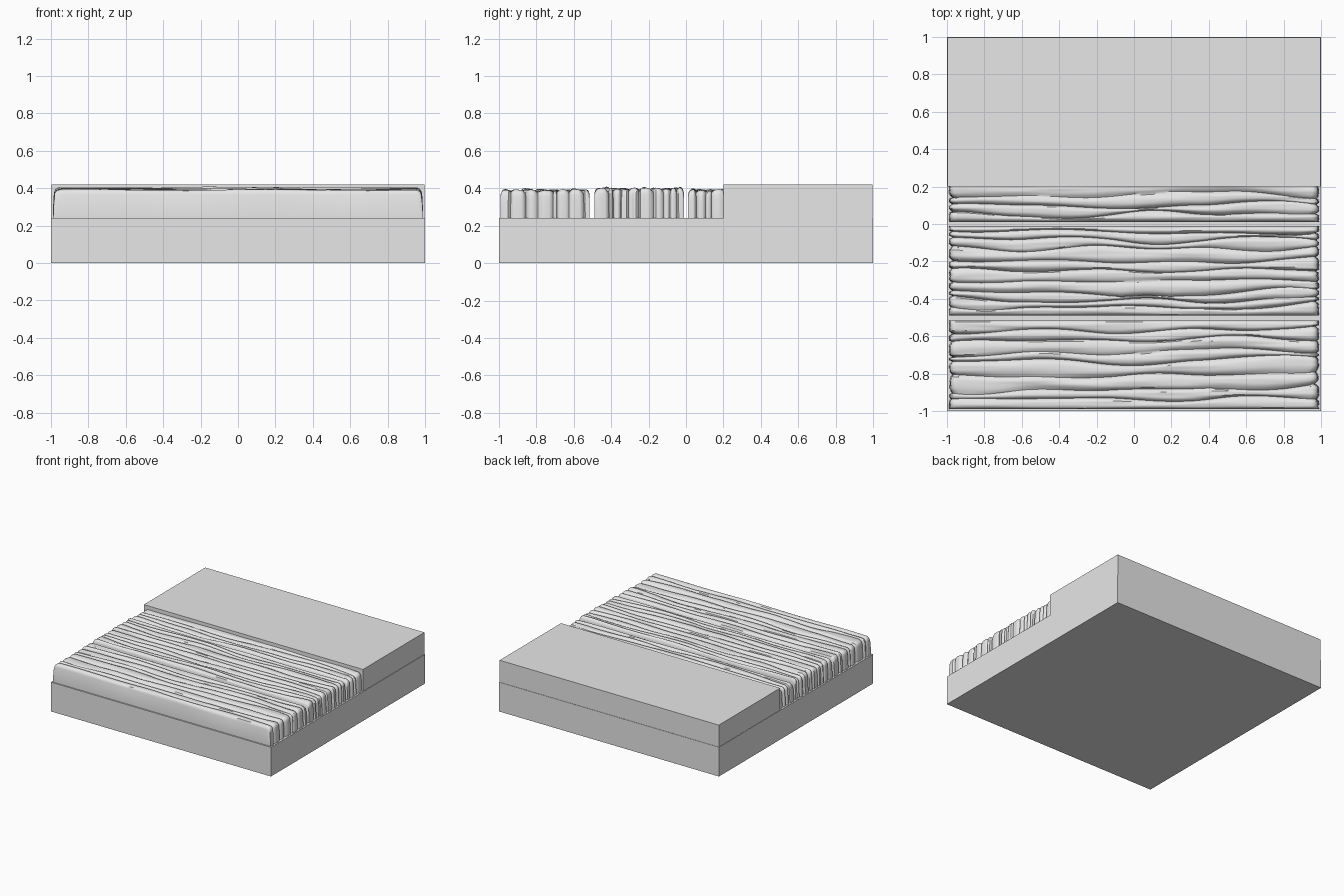
import bpy, bmesh, math
from mathutils import Vector, noise

cube = bpy.data.objects.get("Cube")
if cube:
    bpy.data.objects.remove(cube, do_unlink=True)

mat = bpy.data.materials.new("plain_grey")
mat.use_nodes = True
grey = (0.8, 0.8, 0.8, 1)
mat.diffuse_color = grey
mat.node_tree.nodes["Principled BSDF"].inputs["Base Color"].default_value = grey

FLOOR = 0.24


def finish(name, bm):
    bmesh.ops.recalc_face_normals(bm, faces=bm.faces)
    mesh = bpy.data.meshes.new(name)
    bm.to_mesh(mesh)
    bm.free()
    mesh.materials.append(mat)
    obj = bpy.data.objects.new(name, mesh)
    bpy.context.collection.objects.link(obj)
    return obj


def box(name, lo, hi):
    bm = bmesh.new()
    bmesh.ops.create_cube(bm, size=1)
    for v in bm.verts:
        v.co = [a + (b - a) * (c + 0.5) for a, b, c in zip(lo, hi, v.co)]
    return finish(name, bm)


def wave(x, scale, seed):
    return noise.noise(Vector((x * scale + 3.3, seed * 7.31, seed * 1.7)))


def rounded(half, radius, steps):
    """Side wall and rounded shoulder, as (outward position, drop from top)."""
    pts = [(half + 0.006, None), (half + 0.003, radius * 2)]
    for i in range(steps + 1):
        a = math.pi / 2 * i / steps
        pts.append((half - radius * (1 - math.cos(a)), radius * (1 - math.sin(a))))
    return pts


def plank(name, lo, hi, splits, top, seed, shift=0.0):
    """Weathered plank: wandering ridges along x that also flute the ends."""
    edges = [lo] + splits + [hi]
    n = len(edges) - 1
    # Stations along x: end wall, shoulder, long top, shoulder, end wall
    end = rounded(0.984, 0.03, 4)
    mid = [-0.94 + 1.88 * i / 90 for i in range(91)]
    stations = ([(-p, d) for p, d in end] + [(x, 0) for x in mid]
                + list(reversed(end)))
    # Samples across the plank, as (ridge index, fraction in the ridge)
    across = [(k, j / 8) for k in range(n) for j in range(8)] + [(n - 1, 1.0)]
    bm = bmesh.new()
    rows = []
    for x, drop in stations:
        # Ridge borders drift together and singly, outer edges stay straight
        line = [lo]
        for k in range(1, n):
            drift = 0.035 * wave(x, 1.4, seed) + 0.04 * wave(x, 2.1, seed + k)
            line.append(edges[k] + drift)
        line.append(hi)
        for k in range(1, n):
            line[k] = min(max(line[k], line[k - 1] + 0.016), hi - 0.016 * (n - k))
        row = []
        for k, t in across:
            y = line[k] + (line[k + 1] - line[k]) * t
            lean = 0.3 * wave(x, 1.2, seed + k + 20)
            s = abs(2 * t ** (1 + lean) - 1)
            outer = (k == 0 and t < 0.5) or (k == n - 1 and t > 0.5)
            depth = 0.0 if outer else s ** 3
            crest = 0.011 * wave(x, 1.6, seed + k + 40)
            grain = noise.noise(Vector((x * 3, y * 60, seed))) * 0.004
            groove = depth * (0.018 + 0.012 * wave(x, 2.5, seed + k + 60))
            z = top - groove + grain + crest * (1 - s * s)
            # Shoulder along the long edges
            gap = min(y - lo, hi - y)
            if gap < 0.025:
                z -= 0.025 - math.sqrt(max(0, 0.025 ** 2 - (0.025 - gap) ** 2))
            z = FLOOR if drop is None else z - drop
            px = x
            if abs(x) > 0.94:
                flute = 0.9 * groove - grain + 0.008 * wave(k, 0.9, seed)
                px -= math.copysign(flute, x) - shift
            row.append((px, y, max(z, FLOOR)))
        # Long side walls down to the base
        first, last = row[0], row[-1]
        row = [(first[0], lo, FLOOR)] + row + [(last[0], hi, FLOOR)]
        rows.append([bm.verts.new(c) for c in row])
    for a, b in zip(rows, rows[1:]):
        for i in range(len(a) - 1):
            bm.faces.new((a[i], b[i], b[i + 1], a[i + 1]))
    # Flat underside
    bm.faces.new([r[0] for r in rows] + [r[-1] for r in reversed(rows)])
    bmesh.ops.remove_doubles(bm, verts=bm.verts, dist=0.0002)
    obj = finish(name, bm)
    bpy.ops.object.select_all(action="DESELECT")
    obj.select_set(True)
    bpy.context.view_layer.objects.active = obj
    bpy.ops.object.shade_smooth_by_angle(angle=math.radians(40))


# Square base and the plain slab over its back part
box("base", (-1, -1, 0), (1, 1, FLOOR))
box("back_slab", (-0.996, 0.2, FLOOR), (0.996, 0.997, 0.42))

# Planks side by side, the last two running on under the slab
plank("front_plank", -0.99, -0.515,
      [-0.93, -0.88, -0.8, -0.72, -0.68, -0.62, -0.56], 0.393, 1)
plank("middle_plank", -0.488, -0.012,
      [-0.44, -0.4, -0.36, -0.3, -0.25, -0.19, -0.13, -0.08, -0.045], 0.4, 2)
plank("third_plank", 0.012, 0.488,
      [0.06, 0.11, 0.16, 0.23, 0.29, 0.36, 0.43], 0.393, 3)
plank("hidden_plank", 0.512, 0.988,
      [0.57, 0.63, 0.7, 0.77, 0.84, 0.91], 0.39, 4, -0.008)
